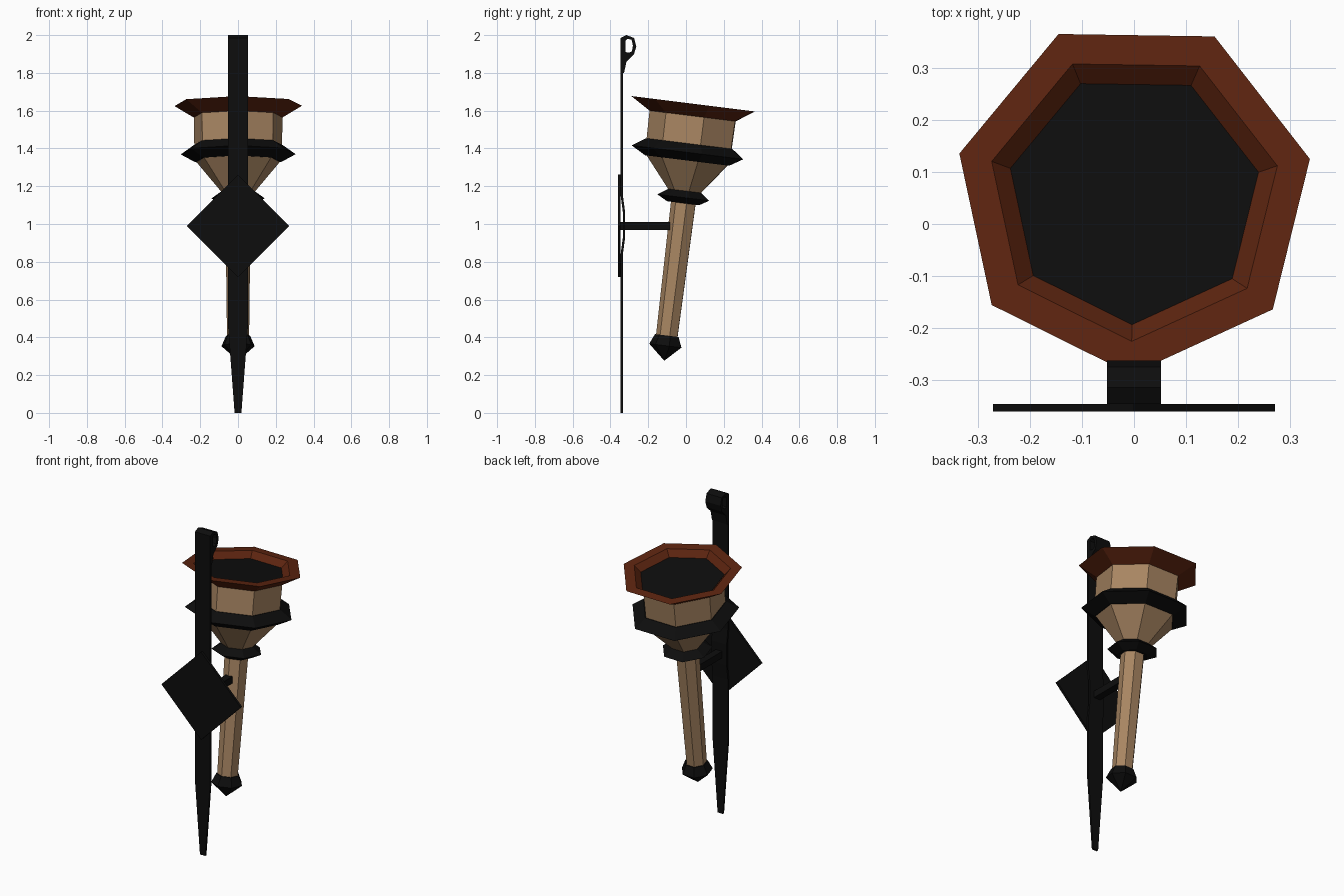
import bpy, bmesh, math
from mathutils import Matrix, Vector

if "Cube" in bpy.data.objects:
    bpy.data.objects.remove(bpy.data.objects["Cube"])


def material(name, rgb):
    m = bpy.data.materials.new(name)
    m.diffuse_color = (*rgb, 1)
    m.use_nodes = True
    m.node_tree.nodes["Principled BSDF"].inputs["Base Color"].default_value = m.diffuse_color
    return m


iron = material("black_iron", (0.004, 0.004, 0.004))
wood = material("tan_wood", (0.39, 0.235, 0.122))
copper = material("red_brown_rim", (0.11, 0.018, 0.005))


def finish(bm, name, mat):
    bmesh.ops.recalc_face_normals(bm, faces=bm.faces)
    me = bpy.data.meshes.new(name)
    bm.to_mesh(me)
    bm.free()
    me.materials.append(mat)
    ob = bpy.data.objects.new(name, me)
    bpy.context.collection.objects.link(ob)
    return ob


# Torch axis: starts at the pommel tip and leans back from the wall
AXIS = Matrix.Translation((0, -0.115, 0.278)) @ Matrix.Rotation(math.radians(-7.1), 4, 'X')


def lathe(name, profile, mat, closed=False):
    """Seven-sided turned part; profile is (radius, distance along axis)."""
    bm = bmesh.new()
    rings = []
    for r, s in profile:
        ring = []
        for i in range(7):
            a = math.radians(-90.9) + i * math.tau / 7
            ring.append(bm.verts.new(AXIS @ Vector((r * math.cos(a), r * math.sin(a), s))))
        rings.append(ring)
    pairs = list(zip(rings, rings[1:]))
    if closed:
        pairs.append((rings[-1], rings[0]))
    else:
        bm.faces.new(rings[0])
        bm.faces.new(rings[-1])
    for lo, hi in pairs:
        for i in range(7):
            j = (i + 1) % 7
            bm.faces.new((lo[i], lo[j], hi[j], hi[i]))
    bmesh.ops.remove_doubles(bm, verts=bm.verts, dist=1e-5)
    return finish(bm, name, mat)


lathe("pommel", [(0.002, 0), (0.09, 0.078), (0.066, 0.132)], iron)
lathe("handle", [(0.06, 0.12), (0.069, 0.85)], wood)
lathe("small_collar", [(0.09, 0.838), (0.145, 0.868), (0.09, 0.905)], iron)
lathe("cup_cone", [(0.085, 0.895), (0.235, 1.075)], wood)
lathe("cup_band", [(0.235, 1.065), (0.312, 1.108), (0.242, 1.155)], iron)
lathe("cup_body", [(0.238, 1.14), (0.241, 1.31)], wood)
lathe("rim", [(0.24, 1.302), (0.346, 1.367), (0.282, 1.367), (0.245, 1.329)], copper, True)
lathe("coal_bed", [(0.236, 1.305), (0.245, 1.33)], iron)


# Wall strap: tapered foot, slight bow behind the diamond plate
def strap(name, path, thick, mat):
    bm = bmesh.new()
    prev = None
    for y, z, w in path:
        ring = [bm.verts.new((x, y + d, z)) for x, d in
                ((-w, -thick / 2), (w, -thick / 2), (w, thick / 2), (-w, thick / 2))]
        if prev:
            for i in range(4):
                j = (i + 1) % 4
                bm.faces.new((prev[i], prev[j], ring[j], ring[i]))
        else:
            bm.faces.new(ring)
        prev = ring
    bm.faces.new(prev)
    return finish(bm, name, mat)


strap("wall_strap", [(-0.340, 0, 0.018), (-0.340, 0.45, 0.052), (-0.340, 0.84, 0.052),
                     (-0.328, 0.93, 0.052), (-0.328, 1.06, 0.052),
                     (-0.340, 1.15, 0.052), (-0.340, 1.80, 0.052)], 0.012, iron)

# Curled eye at the top of the strap
outer = [(-.346, 1.80), (-.346, 1.985), (-.315, 2.0), (-.275, 1.985),
         (-.263, 1.94), (-.275, 1.90), (-.315, 1.86), (-.328, 1.80)]
inner = [(-.320, 1.912), (-.320, 1.97), (-.310, 1.981), (-.288, 1.975),
         (-.281, 1.945), (-.286, 1.915), (-.300, 1.908), (-.313, 1.908)]
bm = bmesh.new()
loops = [[bm.verts.new((x, y, z)) for y, z in pts]
         for pts, x in ((outer, -.052), (outer, .052), (inner, .052), (inner, -.052))]
for k in range(4):
    a, b = loops[k], loops[(k + 1) % 4]
    for i in range(8):
        j = (i + 1) % 8
        bm.faces.new((a[i], a[j], b[j], b[i]))
finish(bm, "top_curl", iron)


def box(name, centre, size, mat, turn=0):
    bm = bmesh.new()
    bmesh.ops.create_cube(bm, size=1, matrix=Matrix.Translation(centre)
                          @ Matrix.Rotation(turn, 4, 'Y') @ Matrix.Diagonal((*size, 1)))
    return finish(bm, name, mat)


# Diamond plate and the rod that carries the torch
side = 0.271 * math.sqrt(2)
box("diamond_plate", (0, -0.3535, 0.99), (side, 0.015, side), iron, math.pi / 4)
box("support_rod", (0, -0.218, 0.99), (0.044, 0.265, 0.042), iron)
